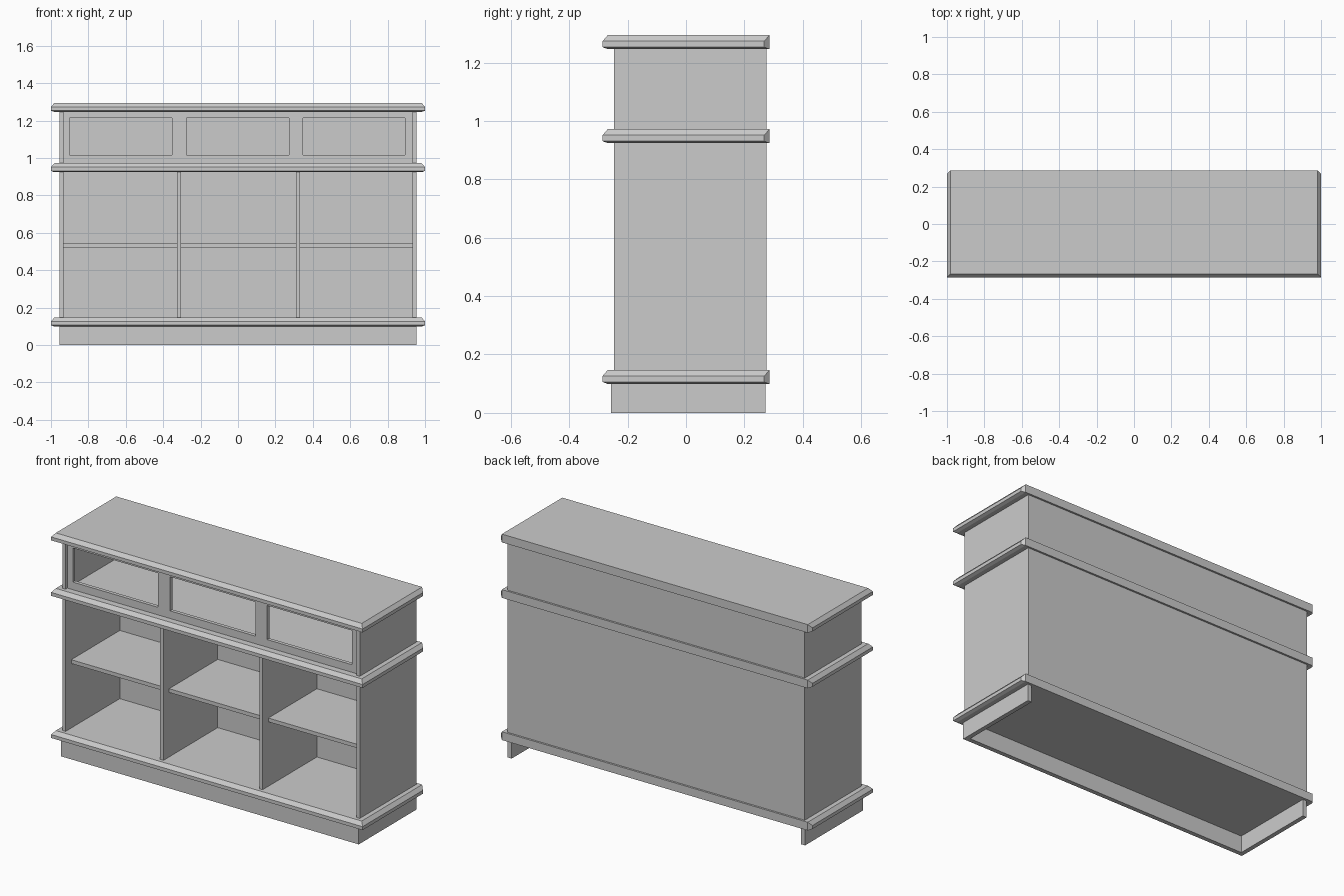
import bpy
import bmesh
from itertools import product

cube = bpy.data.objects.get("Cube")
if cube:
    bpy.data.objects.remove(cube, do_unlink=True)

# One plain grey finish for the whole cabinet
grey = bpy.data.materials.new("light_grey")
grey.use_nodes = True
grey.diffuse_color = (0.6, 0.6, 0.6, 1)
grey.node_tree.nodes["Principled BSDF"].inputs["Base Color"].default_value = grey.diffuse_color


def finish(name, bm):
    bmesh.ops.recalc_face_normals(bm, faces=bm.faces)
    mesh = bpy.data.meshes.new(name)
    bm.to_mesh(mesh)
    bm.free()
    mesh.materials.append(grey)
    obj = bpy.data.objects.new(name, mesh)
    bpy.context.collection.objects.link(obj)
    return obj


def add_box(bm, xs, ys, zs):
    verts = bmesh.ops.create_cube(bm, size=1)["verts"]
    for v in verts:
        v.co = [r[0] if c < 0 else r[1] for r, c in zip((xs, ys, zs), v.co)]


def box(name, xs, ys, zs):
    bm = bmesh.new()
    add_box(bm, xs, ys, zs)
    return finish(name, bm)


def moulded_slab(name, top):
    """Slab with a bevelled edge on front and sides, mitred into a flat back."""
    bm = bmesh.new()
    edge = 0.018
    for drop, inset in ((0, edge), (0.021, 0), (0.041, 0), (0.048, edge)):
        for side in (-1, 1):
            x = side * (1 - inset)
            for px, py in ((x, inset - DEPTH), (x, DEPTH - edge + inset),
                           (side * (1 - edge), DEPTH)):
                bm.verts.new((px, py, top - drop))
    bmesh.ops.remove_doubles(bm, verts=bm.verts, dist=0.0001)
    bmesh.ops.convex_hull(bm, input=bm.verts)
    bmesh.ops.dissolve_limit(bm, angle_limit=0.01, verts=bm.verts, edges=bm.edges)
    return finish(name, bm)


DEPTH = 0.286          # half depth of the slabs
W = 0.955              # half width of the body
T = 0.021              # board thickness
FRONT, BACK = -0.247, 0.25
LOWER, UPPER = (0.146, 0.924), (0.972, 1.246)

# Three moulded slabs
for name, top in (("base_slab", 0.147), ("middle_slab", 0.972), ("top_slab", 1.294)):
    moulded_slab(name, top)

# Plinth, open at the back
box("plinth_front", (-W, W), (-0.257, -0.231), (0, 0.1))
for label, s in (("right", -1), ("left", 1)):
    xs = sorted((s * W, s * (W - 0.026)))
    box("plinth_side_" + label, xs, (-0.231, 0.272), (0, 0.1))

# Side and back panels of both storeys
for storey, zs in (("lower", LOWER), ("upper", UPPER)):
    box(storey + "_back_panel", (-W, W), (BACK, 0.275), zs)
    for label, s in (("right", -1), ("left", 1)):
        xs = sorted((s * W, s * (W - T)))
        box(f"{storey}_side_{label}", xs, (FRONT, BACK), zs)

# Dividers and recessed shelves
centres = (-0.316, 0.321)
for label, c in zip(("right", "left"), centres):
    box("divider_" + label, (c - T / 2, c + T / 2), (FRONT, BACK), LOWER)
starts = [T - W] + [c + T / 2 for c in centres]
ends = [c - T / 2 for c in centres] + [W - T]
for i, xs in enumerate(zip(starts, ends)):
    box(f"shelf_{i + 1}", xs, (-0.195, BACK), (0.521, 0.543))

# Upper front frame with three open windows
bm = bmesh.new()
frame_y = (-0.23, -0.209)
sill, head = 1.016, 1.214
for zs in ((UPPER[0], sill), (head, UPPER[1])):
    add_box(bm, (T - W, W - T), frame_y, zs)
for xs in ((T - W, -0.9), (-0.353, -0.275), (0.272, 0.348), (0.893, W - T)):
    add_box(bm, xs, frame_y, (sill, head))
finish("window_frame", bm)
